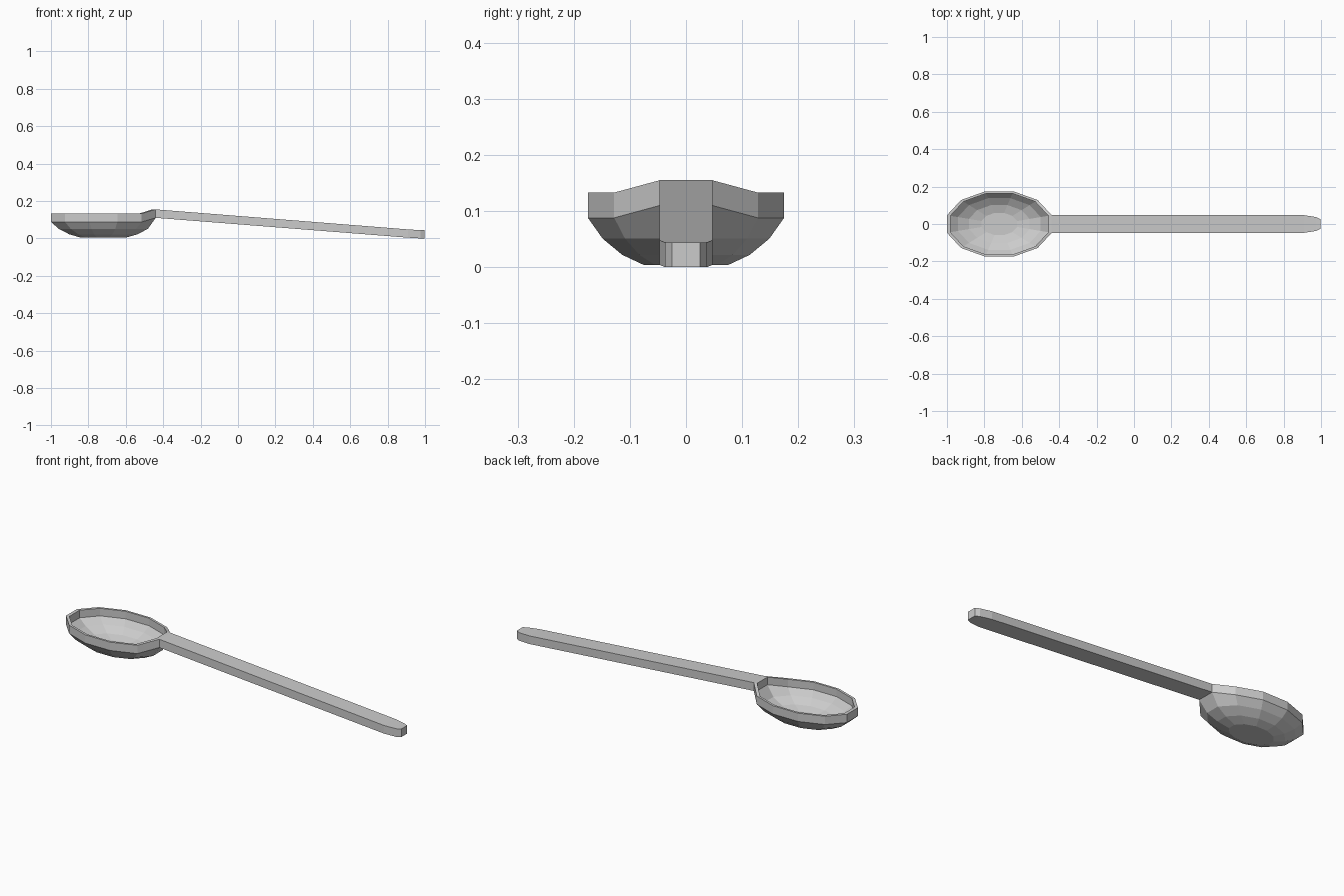
import bpy, bmesh, math

if "Cube" in bpy.data.objects:
    bpy.data.objects.remove(bpy.data.objects["Cube"])

SIDES = 12
CX, RX, RY = -0.72, 0.29, 0.181   # bowl centre and corner radii
LIFT = 0.022                      # rim rises where the handle joins

bm = bmesh.new()


def ring(scale, z, lifted=False):
    """Elliptical ring; the first and last corners face the handle."""
    verts = []
    for i in range(SIDES):
        a = math.radians(15 + 30 * i)
        dz = LIFT if lifted and i in (0, SIDES - 1) else 0
        verts.append(bm.verts.new((CX + RX * scale * math.cos(a),
                                   RY * scale * math.sin(a), z + dz)))
    return verts


# Bowl: from outer base up to the rim, then down the inside
rings = [ring(*p) for p in [
    (0.43, 0.004), (0.65, 0.022), (0.85, 0.051),
    (1.0, 0.088, True), (1.0, 0.133, True),
    (0.935, 0.133, True), (0.935, 0.092, True),
    (0.79, 0.061), (0.58, 0.034), (0.34, 0.020)]]
joint = None
for level, (a, b) in enumerate(zip(rings, rings[1:])):
    for i in range(SIDES):
        j = (i + 1) % SIDES
        face = bm.faces.new((a[i], a[j], b[j], b[i]))
        if level == 3 and i == SIDES - 1:
            joint = face
bm.faces.new(rings[0][::-1])
bm.faces.new(rings[-1])
bm.normal_update()

# Handle: extrude the raised rim face along to the rounded tip
for x, half, z in [(0.91, 0.047, 0.004), (0.975, 0.037, 0.0), (0.998, 0.025, 0.0)]:
    joint = bmesh.ops.extrude_discrete_faces(bm, faces=[joint])["faces"][0]
    mid = sum(v.co.z for v in joint.verts) / 4
    for v in joint.verts:
        v.co = (x, math.copysign(half, v.co.y), z + (0.044 if v.co.z > mid else 0))

bmesh.ops.recalc_face_normals(bm, faces=bm.faces[:])
mesh = bpy.data.meshes.new("spoon")
bm.to_mesh(mesh)
bm.free()
spoon = bpy.data.objects.new("spoon", mesh)
bpy.context.collection.objects.link(spoon)
